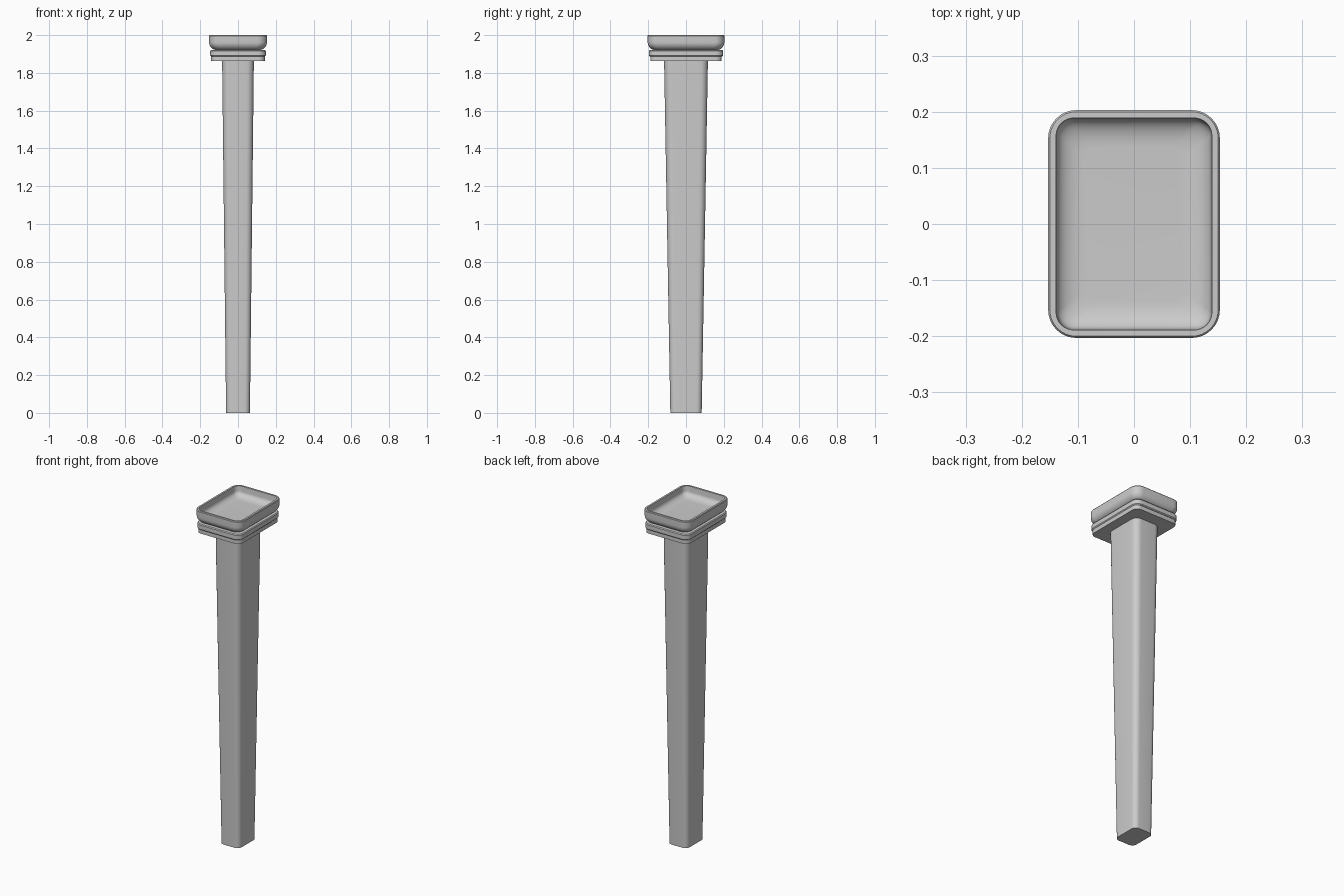
import bpy, bmesh, math

if "Cube" in bpy.data.objects:
    bpy.data.objects.remove(bpy.data.objects["Cube"])

grey = bpy.data.materials.new("plain grey")
grey.diffuse_color = (0.6, 0.6, 0.6, 1)
grey.use_nodes = True
grey.node_tree.nodes["Principled BSDF"].inputs["Base Color"].default_value = grey.diffuse_color

SEG = 8  # segments per rounded corner


def ring(hx, hy, r, z):
    """Rounded rectangle outline with half sizes hx, hy and corner radius r."""
    pts = []
    for k, (sx, sy) in enumerate([(1, 1), (-1, 1), (-1, -1), (1, -1)]):
        for i in range(SEG + 1):
            a = math.pi / 2 * (k + i / SEG)
            pts.append((sx * (hx - r) + r * math.cos(a),
                        sy * (hy - r) + r * math.sin(a), z))
    return pts


def loft(name, profile, angle=35):
    """Skin a list of (hx, hy, radius, z) outlines and cap both ends."""
    bm = bmesh.new()
    rings = [[bm.verts.new(p) for p in ring(*row)] for row in profile]
    n = len(rings[0])
    for a, b in zip(rings, rings[1:]):
        for i in range(n):
            j = (i + 1) % n
            bm.faces.new((a[i], a[j], b[j], b[i]))
    bm.faces.new(rings[0][::-1])
    bm.faces.new(rings[-1])
    bmesh.ops.recalc_face_normals(bm, faces=bm.faces)
    me = bpy.data.meshes.new(name)
    bm.to_mesh(me)
    bm.free()
    me.materials.append(grey)
    ob = bpy.data.objects.new(name, me)
    bpy.context.collection.objects.link(ob)
    bpy.ops.object.select_all(action='DESELECT')
    ob.select_set(True)
    bpy.context.view_layer.objects.active = ob
    bpy.ops.object.shade_smooth_by_angle(angle=math.radians(angle))


# Tapered post
loft("post", [(0.063, 0.083, 0.028, 0), (0.084, 0.116, 0.038, 1.865)])

# Stepped collar plates under the tray
loft("lower_collar", [(0.142, 0.189, 0.032, 1.862), (0.142, 0.189, 0.032, 1.888)])
loft("upper_collar", [(0.142, 0.192, 0.036, 1.886), (0.147, 0.197, 0.04, 1.891),
                      (0.147, 0.197, 0.04, 1.916), (0.143, 0.193, 0.036, 1.921)])

# Dished tray: curved underside, flat rim, then the hollow
tray = []
for i in range(9):
    a = math.pi / 2 * i / 8
    d = 0.04 * (1 - math.sin(a))
    tray.append((0.153 - d, 0.203 - d, 0.05 - d * 0.4, 1.963 - 0.042 * math.cos(a)))
tray += [(0.153, 0.203, 0.05, 1.996), (0.150, 0.200, 0.047, 2.0),
         (0.139, 0.189, 0.032, 2.0)]
for i in range(9):
    a = math.pi / 2 * i / 8
    d = 0.05 * (1 - math.cos(a))
    tray.append((0.137 - d, 0.187 - d, 0.031 - d * 0.2, 1.97 - 0.03 * math.sin(a)))
loft("tray", tray)
